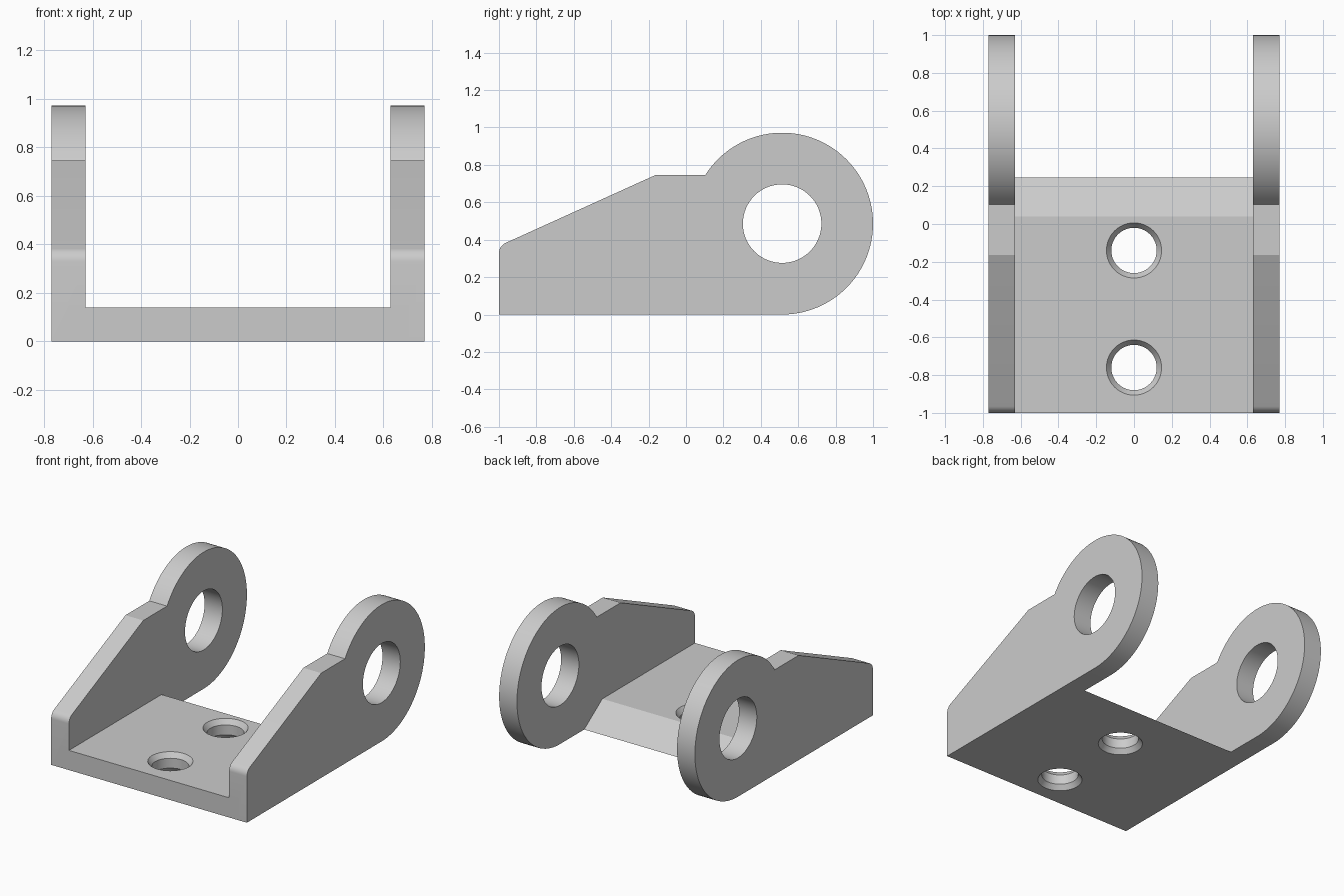
import bpy, bmesh
from math import sin, cos, pi, radians, atan2
from mathutils import Vector

cube = bpy.data.objects.get("Cube")
if cube:
    bpy.data.objects.remove(cube, do_unlink=True)

steel = bpy.data.materials.new("grey_metal")
steel.use_nodes = True
GREY = (0.6, 0.6, 0.6, 1)
steel.diffuse_color = GREY
steel.node_tree.nodes["Principled BSDF"].inputs["Base Color"].default_value = GREY

HALF = 0.77        # outer half width
INNER = 0.63       # inner face of each side plate
THICK = 0.14       # floor thickness
EYE = Vector((0.514, 0.486))   # centre of the round lug (y, z)


def arc(centre, r, a0, a1, steps):
    return [(centre[0] + r * cos(a0 + (a1 - a0) * i / steps),
             centre[1] + r * sin(a0 + (a1 - a0) * i / steps)) for i in range(steps + 1)]


def make_object(name, bm):
    bmesh.ops.recalc_face_normals(bm, faces=bm.faces)
    mesh = bpy.data.meshes.new(name)
    bm.to_mesh(mesh)
    bm.free()
    mesh.materials.append(steel)
    obj = bpy.data.objects.new(name, mesh)
    bpy.context.collection.objects.link(obj)
    return obj


def prism(name, profile, x0, x1):
    """Extrude a (y, z) outline along x."""
    bm = bmesh.new()
    face = bm.faces.new([bm.verts.new((x0, y, z)) for y, z in profile])
    ext = bmesh.ops.extrude_face_region(bm, geom=[face])["geom"]
    bmesh.ops.translate(bm, vec=(x1 - x0, 0, 0),
                        verts=[v for v in ext if isinstance(v, bmesh.types.BMVert)])
    return make_object(name, bm)


def lathe(name, profile, y, n=64):
    """Revolve an (r, z) outline about a vertical axis at x = 0."""
    bm = bmesh.new()
    rings = [[bm.verts.new((r * cos(2 * pi * i / n), y + r * sin(2 * pi * i / n), z))
              for i in range(n)] for r, z in profile]
    for a, b in zip(rings, rings[1:]):
        for i in range(n):
            bm.faces.new((a[i], a[(i + 1) % n], b[(i + 1) % n], b[i]))
    bm.faces.new(rings[0])
    bm.faces.new(rings[-1])
    return make_object(name, bm)


def combine(target, other, operation):
    mod = target.modifiers.new("join", "BOOLEAN")
    mod.operation, mod.object, mod.solver = operation, other, "EXACT"
    bpy.context.view_layer.objects.active = target
    bpy.ops.object.modifier_apply(modifier=mod.name)
    bpy.data.objects.remove(other, do_unlink=True)


# Floor with a sloped rear edge
bracket = prism("bracket", [(-1, 0), (0.245, 0), (0.04, THICK), (-1, THICK)], -0.7, 0.7)

# Side plates: rounded front corner, ramp, shelf and round lug
slope = atan2(0.745 - 0.385, -0.165 + 0.96)
nose = arc((-0.94, 0.328), 0.06, pi, pi / 2 + slope, 8)
lug = arc(EYE, 0.486, radians(147.8), -pi / 2, 72)
outline = [(-1, 0)] + nose + [(-0.165, 0.745)] + lug
for name, x0 in (("right_side", -HALF), ("left_side", INNER)):
    combine(bracket, prism(name, outline, x0, x0 + HALF - INNER), "UNION")

# Pivot hole through both lugs
combine(bracket, prism("pivot_hole", arc(EYE, 0.21, 0, 2 * pi, 64)[:-1], -1, 1), "DIFFERENCE")

# Floor holes, chamfered on both faces
R, C, D = 0.12, 0.146, 0.035
for y in (-0.14, -0.76):
    bore = lathe("floor_hole", [(C, -0.02), (C, 0), (R, D), (R, THICK - D),
                                (C, THICK), (C, THICK + 0.02)], y)
    combine(bracket, bore, "DIFFERENCE")

# Smooth curved walls, crisp edges
bpy.ops.object.select_all(action="DESELECT")
bracket.select_set(True)
bpy.context.view_layer.objects.active = bracket
bpy.ops.object.shade_smooth_by_angle(angle=radians(20))
